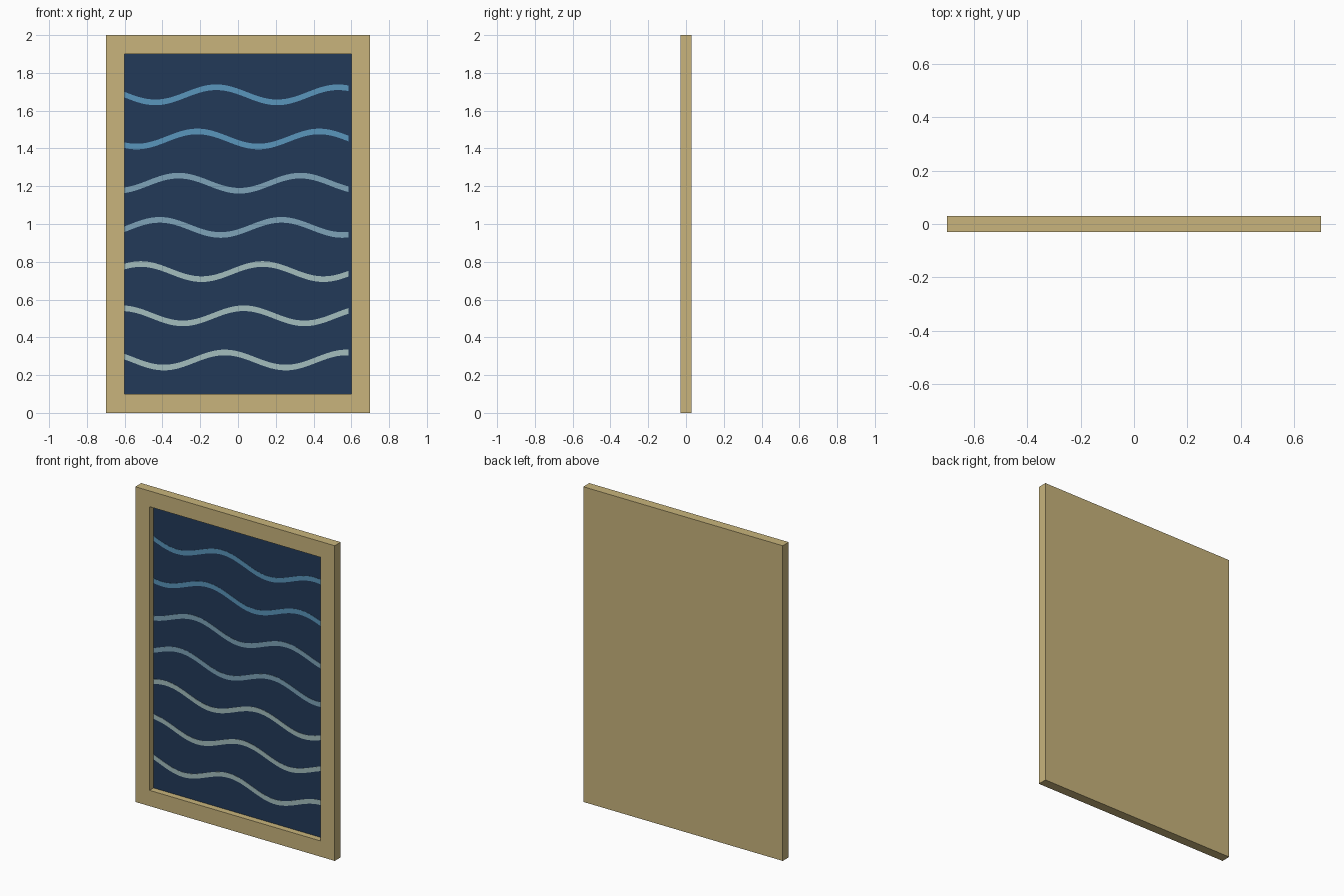
import bpy, bmesh, math

if "Cube" in bpy.data.objects:
    bpy.data.objects.remove(bpy.data.objects["Cube"])


def material(name, rgb):
    # sRGB 0-255 to linear
    lin = [(c / 255 / 12.92) if c / 255 <= 0.04045 else ((c / 255 + 0.055) / 1.055) ** 2.4 for c in rgb]
    m = bpy.data.materials.new(name)
    m.diffuse_color = (*lin, 1)
    m.use_nodes = True
    m.node_tree.nodes["Principled BSDF"].inputs["Base Color"].default_value = m.diffuse_color
    return m


def finish(bm, name, mat):
    bmesh.ops.recalc_face_normals(bm, faces=bm.faces)
    me = bpy.data.meshes.new(name)
    bm.to_mesh(me)
    bm.free()
    ob = bpy.data.objects.new(name, me)
    ob.data.materials.append(mat)
    bpy.context.collection.objects.link(ob)
    return ob


def box(x, y0, y1, z0, z1):
    bm = bmesh.new()
    bmesh.ops.create_cube(bm, size=1)
    for v in bm.verts:
        v.co = (v.co.x * 2 * x, y0 if v.co.y < 0 else y1, z0 if v.co.z < 0 else z1)
    return bm


gold = material("pale_gold", (200, 180, 124))
navy = material("navy", (34, 58, 89))
blues = [material("sky_blue", (90, 150, 188)),
         material("grey_blue", (126, 164, 184)),
         material("pale_sea_green", (164, 190, 190))]

CANVAS_Y = 0.01

# Frame: a slab whose front face is inset and pushed back
bm = box(0.7, -0.03, 0.03, 0, 2)
front = min(bm.faces, key=lambda f: f.calc_center_median().y)
bmesh.ops.inset_region(bm, faces=[front], thickness=0.1, use_even_offset=True)
rim = bmesh.ops.extrude_face_region(bm, geom=[front])
for v in [g for g in rim["geom"] if isinstance(g, bmesh.types.BMVert)]:
    v.co.y = CANVAS_Y + 0.004
bmesh.ops.delete(bm, geom=[front], context='FACES')
finish(bm, "frame", gold)

# Canvas panel in the recess
finish(box(0.6, CANVAS_Y, CANVAS_Y + 0.004, 0.1, 1.9), "canvas", navy)

# Seven painted wave stripes, each shifted left of the one above
N, X0, X1 = 72, -0.6, 0.586
for i in range(7):
    centre, crest = 1.684 - 0.234 * i, -0.115 - 0.1 * i
    bm = bmesh.new()
    rows = []
    for k in range(N + 1):
        x = X0 + (X1 - X0) * k / N
        z = centre + 0.04 * math.cos(2 * math.pi * (x - crest) / 0.645)
        rows.append([bm.verts.new((x, y, z + h)) for y, h in
                     ((CANVAS_Y - 0.0015, -0.015), (CANVAS_Y - 0.0015, 0.015),
                      (CANVAS_Y, 0.015), (CANVAS_Y, -0.015))])
    for a, b in zip(rows, rows[1:]):
        for j in range(4):
            bm.faces.new((a[j], a[j - 1], b[j - 1], b[j]))
    bm.faces.new(rows[0])
    bm.faces.new(rows[-1])
    finish(bm, f"wave_stripe_{i + 1}", blues[min(i // 2, 2)])
